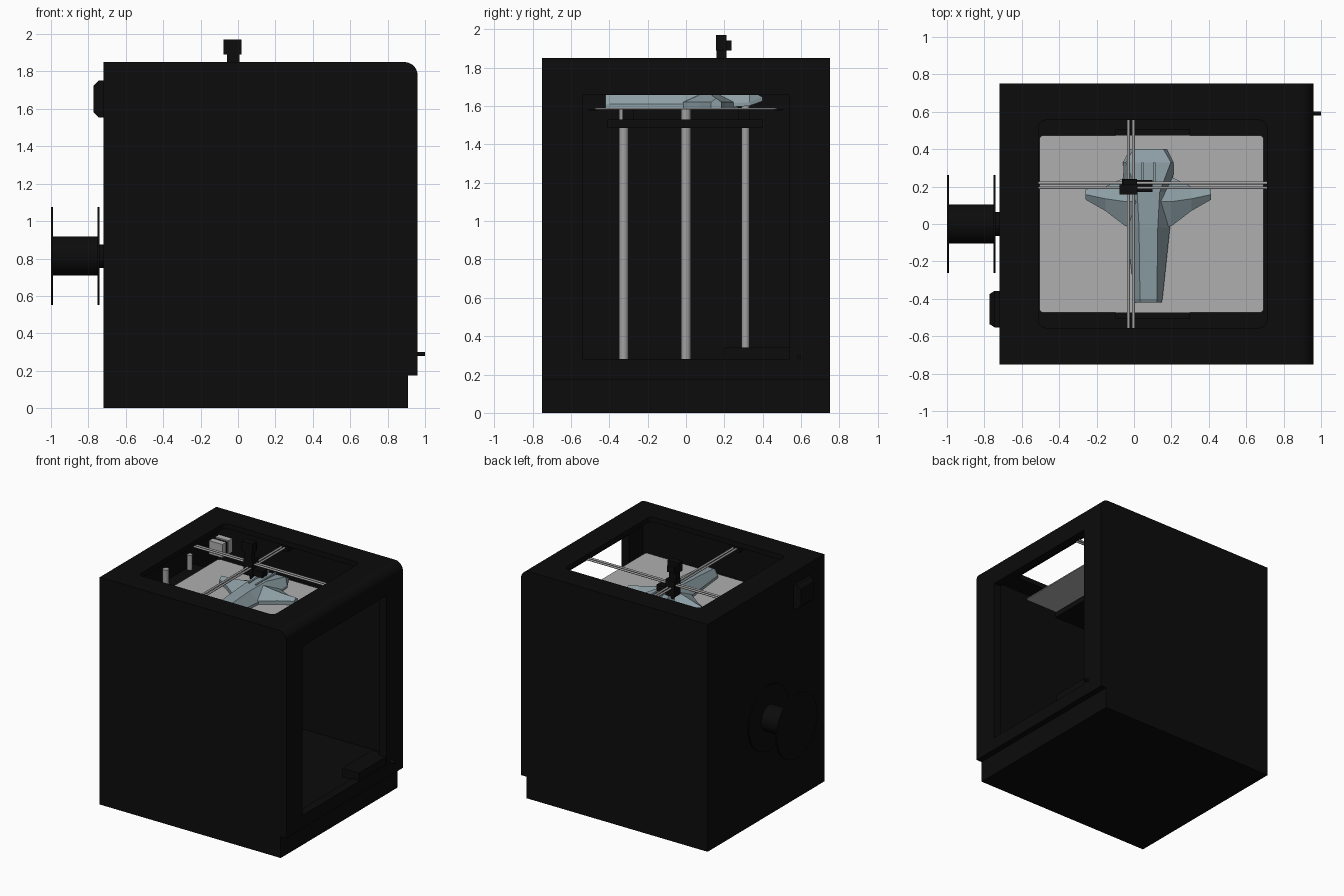
import bpy, bmesh, math
from mathutils import Vector

if "Cube" in bpy.data.objects:
    bpy.data.objects.remove(bpy.data.objects["Cube"])


def material(name, rgb):
    m = bpy.data.materials.new(name)
    m.diffuse_color = (*rgb, 1)
    m.use_nodes = True
    m.node_tree.nodes["Principled BSDF"].inputs["Base Color"].default_value = m.diffuse_color
    return m


BLACK = material("black", (0.0035, 0.0035, 0.0035))
BED = material("light grey", (0.43, 0.43, 0.43))
STEEL = material("steel", (0.36, 0.36, 0.36))
PRINT = material("blue grey", (0.26, 0.34, 0.37))


def finish(name, bm, mat):
    bmesh.ops.recalc_face_normals(bm, faces=bm.faces)
    me = bpy.data.meshes.new(name)
    bm.to_mesh(me)
    bm.free()
    ob = bpy.data.objects.new(name, me)
    bpy.context.collection.objects.link(ob)
    if mat:
        me.materials.append(mat)
    return ob


def box(name, x, y, z, mat):
    bm = bmesh.new()
    bmesh.ops.create_cube(bm, size=1)
    for v in bm.verts:
        v.co = Vector([(r[0] + r[1]) / 2 + c * (r[1] - r[0]) for c, r in zip(v.co, (x, y, z))])
    return finish(name, bm, mat)


def rod(name, a, b, r, mat, sides=16):
    a, b = Vector(a), Vector(b)
    bm = bmesh.new()
    bmesh.ops.create_cone(bm, cap_ends=True, segments=sides, radius1=r, radius2=r, depth=(b - a).length)
    q = (b - a).to_track_quat('Z', 'Y')
    for v in bm.verts:
        v.co = q @ v.co + (a + b) / 2
    ob = finish(name, bm, mat)
    bpy.ops.object.select_all(action='DESELECT')
    ob.select_set(True)
    bpy.context.view_layer.objects.active = ob
    bpy.ops.object.shade_smooth_by_angle(angle=math.radians(40))
    return ob


def loft(name, rings, mat):
    """Skin equal-length rings of points and cap both ends."""
    bm = bmesh.new()
    vs = [[bm.verts.new(p) for p in ring] for ring in rings]
    n = len(vs[0])
    for r, s in zip(vs, vs[1:]):
        for i in range(n):
            bm.faces.new((r[i], r[(i + 1) % n], s[(i + 1) % n], s[i]))
    bm.faces.new(vs[0])
    bm.faces.new(vs[-1])
    return finish(name, bm, mat)


def rounded_rect(x, y, r, z, steps=5):
    pts = []
    for cx, cy, a0 in ((x[1] - r, y[1] - r, 0), (x[0] + r, y[1] - r, 90),
                       (x[0] + r, y[0] + r, 180), (x[1] - r, y[0] + r, 270)):
        for i in range(steps + 1):
            a = math.radians(a0 + 90 * i / steps)
            pts.append((cx + r * math.cos(a), cy + r * math.sin(a), z))
    return pts


# Cabinet: side profile with a rounded front top edge and a recessed plinth
profile = [(-0.72, 0), (0.91, 0), (0.91, 0.175), (0.96, 0.175)]
for i in range(9):
    a = math.radians(90 * i / 8)
    profile.append((0.89 + 0.07 * math.cos(a), 1.78 + 0.07 * math.sin(a)))
profile.append((-0.72, 1.85))
cabinet = loft("cabinet", [[(x, y, z) for x, z in profile] for y in (-0.75, 0.75)], BLACK)

# Hollow the cabinet, then open its top and its door side
top_rect = ((-0.51, 0.71), (-0.555, 0.555), 0.04)
cutters = [
    box("inside_cutter", (-0.69, 0.89), (-0.715, 0.715), (0.27, 1.81), None),
    loft("top_cutter", [rounded_rect(*top_rect, z) for z in (1.7, 1.95)], None),
    box("door_cutter", (0.8, 1.1), (-0.54, 0.54), (0.28, 1.657), None),
]
bpy.context.view_layer.objects.active = cabinet
for c in cutters:
    c.hide_render = True
    mod = cabinet.modifiers.new("cut", 'BOOLEAN')
    mod.operation, mod.solver, mod.object = 'DIFFERENCE', 'EXACT', c
    bpy.ops.object.modifier_apply(modifier=mod.name)
    bpy.data.objects.remove(c)

# Control panel and its knob in the corner of the doorway
box("control_panel", (0.80, 0.95), (0.2, 0.58), (0.25, 0.34), BLACK)
rod("control_knob", (0.95, 0.59, 0.29), (1.0, 0.59, 0.29), 0.011, BLACK)

# Build plate with carrier and arm
loft("build_plate", [rounded_rect((-0.505, 0.692), (-0.473, 0.473), 0.02, z) for z in (1.582, 1.59)], BED)
for s in (-1, 1):
    box("plate_clip", (-0.1, 0.3), sorted((s * 0.46, s * 0.507)), (1.577, 1.583), BLACK)
box("bed_arm", (-0.68, 0.45), (-0.41, 0.40), (1.485, 1.53), BLACK)
for y in (-0.3, 0.3):
    box("bed_post", (0.3, 0.36), (y - 0.03, y + 0.03), (1.52, 1.583), BLACK)

# Vertical guide rods and the lead screw at the back wall
for name, y, r, z in (("guide_rod", -0.325, 0.025, 0.27), ("lead_screw", 0, 0.025, 0.27),
                      ("guide_rod", 0.31, 0.021, 0.27)):
    rod(name, (-0.65, y, z), (-0.65, y, 1.65), r, STEEL)

# Motor in the back corner: two pale blocks around a dark core
box("motor_cap_low", (-0.66, -0.54), (0.57, 0.62), (1.55, 1.66), BED)
box("motor_core", (-0.65, -0.55), (0.62, 0.65), (1.56, 1.65), BLACK)
box("motor_cap_high", (-0.66, -0.54), (0.65, 0.70), (1.55, 1.66), BED)

# Gantry: crossing pairs of rods with sliders at their ends
for x in (-0.03, -0.003):
    rod("gantry_rod_y", (x, -0.66, 1.765), (x, 0.66, 1.765), 0.008, STEEL, 10)
for y in (0.194, 0.22):
    rod("gantry_rod_x", (-0.64, y, 1.79), (0.84, y, 1.79), 0.008, STEEL, 10)
for s in (-1, 1):
    box("slider_y", (-0.06, 0.03), sorted((s * 0.60, s * 0.70)), (1.74, 1.79), BLACK)
for x in (-0.64, 0.82):
    box("slider_x", (x - 0.04, x + 0.04), (0.165, 0.25), (1.765, 1.805), BLACK)

# Print head with fan, neck and top block
box("head_body", (-0.065, 0.015), (0.165, 0.24), (1.70, 1.83), BLACK)
box("head_fan", (0.015, 0.10), (0.17, 0.235), (1.71, 1.76), BLACK)
rod("nozzle", (-0.02, 0.2, 1.665), (-0.02, 0.2, 1.71), 0.012, BLACK)
box("head_neck", (-0.06, 0.008), (0.16, 0.21), (1.80, 1.90), BLACK)
box("head_top", (-0.077, 0.02), (0.157, 0.212), (1.89, 1.97), BLACK)
box("head_connector", (-0.06, 0.005), (0.21, 0.237), (1.89, 1.94), BLACK)

# Half-finished print on the plate: a tapered hull and two swept wings
CX = 0.077
hull = []  # y, half width low, half width high, low z, high z
for y, w, t, lo, hi in ((-0.42, 0.070, 0.045, 1.59, 1.655), (-0.40, 0.075, 0.045, 1.59, 1.665),
                        (-0.02, 0.115, 0.05, 1.59, 1.69), (0.17, 0.13, 0.06, 1.59, 1.695),
                        (0.33, 0.135, 0.12, 1.60, 1.685), (0.40, 0.10, 0.08, 1.625, 1.645)):
    hull.append([(CX - w, y, lo), (CX - w, y, lo + 0.02), (CX - t, y, hi),
                 (CX + t, y, hi), (CX + w, y, lo + 0.02), (CX + w, y, lo)])
loft("printed_hull", hull, PRINT)
for s in (-1, 1):
    wing = []  # x offset, front y, rear y, high z
    for dx, y0, y1, hi in ((0.05, -0.03, 0.27, 1.685), (0.125, -0.01, 0.25, 1.675),
                           (0.23, 0.07, 0.20, 1.655), (0.335, 0.13, 0.185, 1.64)):
        x, ym = CX + s * dx, (y0 + y1) / 2
        wing.append([(x, y0, 1.59), (x, y0, 1.62), (x, ym, hi), (x, y1, 1.62), (x, y1, 1.59)])
    loft("printed_wing", wing, PRINT)
    box("printed_rib", sorted((CX + s * 0.025, CX + s * 0.038)), (0.07, 0.33), (1.66, 1.70), PRINT)

# Filament spool on its holder at the back
Z = 0.813
rod("spool_holder", (-0.75, 0, Z), (-0.71, 0, Z), 0.063, BLACK, 32)
rod("spool_core", (-0.995, 0, Z), (-0.745, 0, Z), 0.105, BLACK, 40)
for x in (-1.0, -0.75):
    rod("spool_flange", (x, 0, Z), (x + 0.01, 0, Z), 0.262, BLACK, 48)

# Filament feeder: a chamfered block on the back wall
loft("feeder", [[(x, y, z) for y, z in ((-0.455 - w, 1.653 - h), (-0.455 + w, 1.653 - h),
                                        (-0.455 + w, 1.653 + h), (-0.455 - w, 1.653 + h))]
                for x, w, h in ((-0.715, 0.098, 0.098), (-0.745, 0.098, 0.098), (-0.773, 0.08, 0.07))], BLACK)
